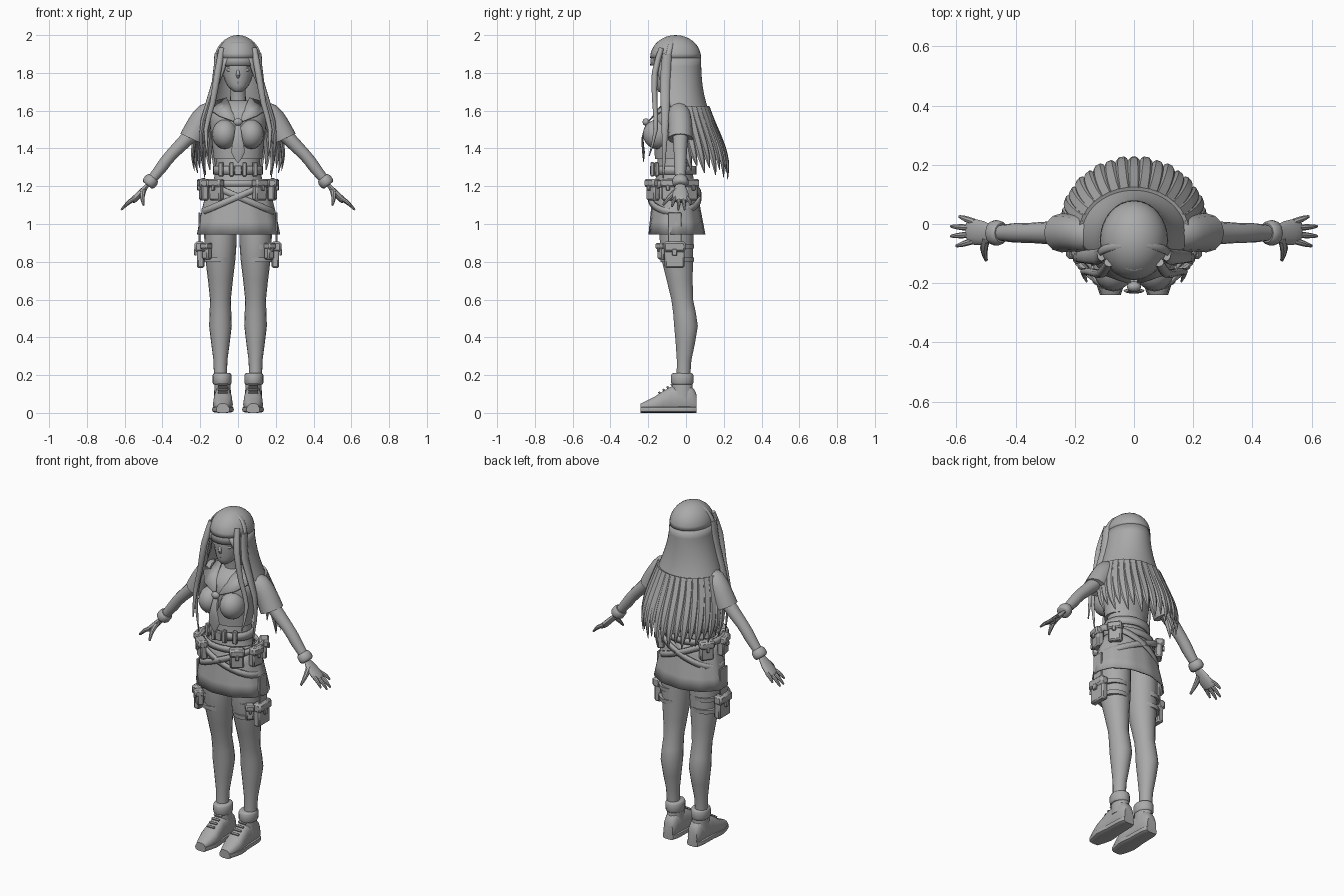
import bpy, bmesh
from math import sin, cos, pi, tau, radians, copysign
from mathutils import Vector, Matrix

default_cube = bpy.data.objects.get("Cube")
if default_cube:
    bpy.data.objects.remove(default_cube)

grey = bpy.data.materials.new("plain grey")
grey.use_nodes = True
grey.diffuse_color = (.4, .4, .4, 1)
grey.node_tree.nodes["Principled BSDF"].inputs["Base Color"].default_value = grey.diffuse_color
parts = []
X, Y, Z = Vector((1, 0, 0)), Vector((0, 1, 0)), Vector((0, 0, 1))
BODY = -.06


def finish(name, bm, thickness=None):
    bmesh.ops.recalc_face_normals(bm, faces=bm.faces)
    mesh = bpy.data.meshes.new(name)
    bm.to_mesh(mesh)
    bm.free()
    mesh.materials.append(grey)
    part = bpy.data.objects.new(name, mesh)
    bpy.context.collection.objects.link(part)
    if thickness:
        part.modifiers.new("thickness", "SOLIDIFY").thickness = thickness
    parts.append(part)


def refine(rows):
    """Add a curved midpoint between neighbouring rows."""
    rows = [Vector(row) for row in rows]
    padded = [rows[0]] + rows + [rows[-1]]
    result = []
    for before, start, end, after in zip(padded, padded[1:], padded[2:], padded[3:]):
        result += [start, (9 * (start + end) - before - after) / 16]
    return result + [rows[-1]]


def loft(name, sections, ref=X, axis=None, sides=14, square=1, side=1):
    """Closed skin over sections (x, y, z, radius along ref, radius across)."""
    bm = bmesh.new()
    sections = refine(sections)
    centres = [Vector((row[0] * side, row[1], row[2])) for row in sections]
    last = len(centres) - 1
    rings = []
    for i, centre in enumerate(centres):
        along = axis or (centres[min(i + 1, last)] - centres[max(i - 1, 0)]).normalized()
        u = (ref - along * ref.dot(along)).normalized()
        v = along.cross(u)
        ring = []
        for k in range(sides):
            wave = [copysign(abs(w) ** square, w) for w in (cos(tau * k / sides), sin(tau * k / sides))]
            ring.append(bm.verts.new(centre + u * wave[0] * sections[i][3] + v * wave[1] * sections[i][4]))
        rings.append(ring)
    for low, high in zip(rings, rings[1:]):
        for k in range(sides):
            bm.faces.new((low[k], low[k - 1], high[k - 1], high[k]))
    bm.faces.new(rings[0])
    bm.faces.new(rings[-1])
    finish(name, bm)


def stack(name, levels, depth=1, x=0, side=1):
    """Upright loft from levels (z, centre y, half width)."""
    loft(name, [(x, y, z, r, r * depth) for z, y, r in levels], axis=Z, sides=18, side=side)


def limb(name, points, radii, flat=1, ref=Y, side=1, sides=12):
    loft(name, [(*point, r, r * flat) for point, r in zip(points, radii)], ref, side=side, sides=sides)


def sheet(name, surface, rows, columns, thickness=.012):
    """Thin skin over surface(u, v), with u across and v down, both zero to one."""
    bm = bmesh.new()
    grid = [[bm.verts.new(surface(c / columns, r / rows)) for c in range(columns + 1)] for r in range(rows + 1)]
    for upper, lower in zip(grid, grid[1:]):
        for c in range(columns):
            bm.faces.new((upper[c], upper[c + 1], lower[c + 1], lower[c]))
    bmesh.ops.remove_doubles(bm, verts=bm.verts, dist=.0005)
    finish(name, bm, thickness)


def belt(name, z, width, depth, height, slope=0):
    def surface(u, v):
        x = width * cos(tau * u)
        return x, BODY + depth * sin(tau * u), z + height * (v - .5) + slope * x
    sheet(name, surface, 1, 28)


def box(name, centre, size, turn=0, pitch=0):
    bm = bmesh.new()
    bmesh.ops.create_cube(bm, size=1)
    bmesh.ops.scale(bm, vec=size, verts=bm.verts)
    bmesh.ops.bevel(bm, geom=bm.edges[:], offset=min(size) / 5, segments=1, affect="EDGES")
    spin = Matrix.Rotation(turn, 4, "Z") @ Matrix.Rotation(pitch, 4, "X")
    bm.transform(Matrix.Translation(centre) @ spin)
    finish(name, bm)


def ball(name, centre, size):
    bm = bmesh.new()
    bmesh.ops.create_uvsphere(bm, u_segments=16, v_segments=10, radius=1)
    bm.transform(Matrix.Translation(centre) @ Matrix.Diagonal((*size, 1)))
    finish(name, bm)


def plate(name, outline):
    bm = bmesh.new()
    bm.faces.new([bm.verts.new(point) for point in outline])
    finish(name, bm, .008)


def pouch(name, centre, width, height, turn):
    """Bag with an overhanging flap and a buckle on its outer side."""
    centre = Vector(centre)
    outward = Matrix.Rotation(turn, 3, "Z") @ -Y
    depth = .04
    box(name, centre, (width, depth, height), turn)
    box(name + "_flap", centre + outward * depth / 8 + Z * height / 3, (width * 1.1, depth * 1.3, height * .4), turn)
    box(name + "_buckle", centre + outward * depth * .7 + Z * height / 9, (width / 4, depth / 3, height / 4), turn)


# Head and face
stack("head", [(1.7, -.125, .018), (1.72, -.11, .046), (1.76, -.09, .07), (1.86, -.07, .092), (1.95, BODY, .07)], 1.1)
stack("neck", [(1.58, -.045, .055), (1.64, -.05, .042), (1.76, -.07, .04)])
limb("nose", [(0, -.158, 1.825), (0, -.172, 1.79), (0, -.158, 1.775)], [.006, .01, .008], ref=X)
ball("lips", (0, -.158, 1.748), (.018, .008, .006))


# Hair: a domed crown, a flaring back and a straight fringe
def hair(angle, fall):
    u = fall / .8
    ease = u * u * (3 - 2 * u)
    return Vector(((.115 + .125 * ease) * cos(angle),
                   -.055 + .1 * fall ** 2 + (.135 + .07 * ease ** 2) * sin(angle),
                   1.88 - .65 * fall))


def crown(u, v):
    root = hair(tau * u, 0)
    centre = Vector((0, -.055, root.z))
    return centre + (root - centre) * sin(v * pi / 2) + Z * .12 * cos(v * pi / 2)


def hair_back(u, v):
    fall = v / 2
    start = radians(110 * fall - 60)
    return hair(start + (pi - 2 * start) * u, fall)


def fringe(u, v):
    angle = -pi * (1 + 4 * u) / 6
    reach = .106 - .03 * (1 - v) ** 2
    return reach * cos(angle), -.07 + reach * 1.13 * sin(angle), 1.96 - .12 * v


sheet("hair_crown", crown, 8, 32)
sheet("hair_back", hair_back, 7, 32)
sheet("fringe", fringe, 4, 14)
band = [radians(step) for step in range(-25, 206, 23)]
limb("hair_band", [(.116 * cos(a), -.1 + .03 * sin(a), 1.87 + .12 * sin(a)) for a in band], [.014] * len(band), .6)

# Separate locks fanned around the back, shorter towards the sides
LOCKS = 19
for k in range(LOCKS):
    share = k / (LOCKS - 1)
    angle = pi * share
    length = 1 - .05 * (k % 2) - .08 * abs(2 * share - 1)
    falls = [.4 + (length - .4) * step / 5 for step in range(6)]
    widths = [.024 * (1 - (step / 5) ** 4) + .003 for step in range(6)]
    limb("hair_lock", [hair(angle, fall) for fall in falls], widths, .5, Vector((-sin(angle), cos(angle), 0)), sides=6)

# Shirt, collar and tie
stack("shirt", [(1.345, -.07, .128), (1.5, -.065, .145), (1.57, BODY, .15), (1.62, -.05, .125), (1.655, -.05, .06)], .75)
plate("back_collar", [(x, y, z) for x, y, z in ((-.13, -.03, 1.65), (.13, -.03, 1.65), (.13, .05, 1.5), (-.13, .05, 1.5))])
ball("tie_knot", (0, -.212, 1.54), (.024, .018, .02))
limb("tie", [(0, -.21, 1.53), (0, -.23, 1.46), (0, -.225, 1.38), (0, -.225, 1.325)], [.013, .022, .036, .003], .2, X)


# Waist, belts and flared skirt
def skirt(u, v):
    angle = tau * u
    pleat = 1 + .015 * cos(11 * angle)
    return ((.15 + .07 * v ** .7) * pleat * cos(angle),
            BODY + .012 * v + (.112 + .038 * v) * pleat * sin(angle),
            1.21 - .265 * v)


stack("waist", [(1.16, BODY, .155), (1.25, BODY, .125), (1.36, BODY, .115)], .8)
sheet("skirt", skirt, 4, 44, .008)
belt("waist_belt", 1.285, .132, .115, .045)
belt("lower_belt", 1.215, .16, .125, .035)
box("belt_buckle", (0, -.182, 1.285), (.04, .016, .05))

for side, label in ((1, "left_"), (-1, "right_")):
    # Eyes and brows
    ball(label + "eye", (side * .04, -.148, 1.815), (.02, .012, .01))
    box(label + "brow", (side * .042, -.152, 1.835), (.04, .012, .007), side * .35)

    # Locks framing the face
    limb(label + "front_lock", [(.085, -.13, 1.93), (.108, -.165, 1.8), (.135, -.165, 1.64), (.17, -.16, 1.5), (.16, -.195, 1.36)],
         [.016, .018, .015, .012, .003], .9, X, side)
    limb(label + "side_lock", [(.11, -.1, 1.9), (.122, -.11, 1.75), (.185, -.11, 1.55), (.195, -.115, 1.4), (.175, -.12, 1.24)],
         [.025, .028, .02, .012, .003], .6, Y, side)

    # Bust and sailor collar
    ball(label + "bust", (side * .07, -.15, 1.475), (.068, .078, .078))
    plate(label + "collar", [(side * x, y, z) for x, y, z in (
        (.008, -.205, 1.54), (.1, -.175, 1.575), (.16, -.1, 1.615), (.13, -.03, 1.65), (.06, -.07, 1.67), (.045, -.125, 1.635))])

    # Slung belt, loops and hip pouches
    belt(label + "slung_belt", 1.145, .193, .142, .035, side * .42)
    for k in range(2):
        box(label + "belt_loop", (side * (.035 + .055 * k), -.178 + .022 * k, 1.29), (.024, .02, .075), side * .3 * k)
    for degrees in (-52, -12, 35):
        angle = radians(degrees)
        spot = (side * .185 * cos(angle), BODY + .145 * sin(angle), 1.18)
        pouch(label + "hip_pouch", spot, .075, .11, side * (angle + pi / 2))

    # Thigh rig
    box(label + "hanger_strap", (side * .204, BODY, .97), (.012, .07, .18))
    pouch(label + "thigh_pouch", (side * .198, BODY, .835), .105, .135, side * pi / 2)
    pouch(label + "front_thigh_pouch", (side * .165, -.125, .855), .045, .085, side * .7)
    for z in (.88, .81):
        stack(label + "thigh_strap", [(z - .012, -.047, .084), (z + .012, -.047, .086)], 1.06, .107, side)

    # Legs
    stack(label + "leg", [(1.06, -.05, .085), (.93, -.05, .086), (.8, -.045, .078), (.6, -.02, .055),
                          (.46, 0, .06), (.28, -.01, .037), (.15, -.015, .035)], 1.06, .093, side)

    # Boots
    foot = [(.055, .03, .05), (.02, .042, .075), (-.08, .045, .07), (-.16, .053, .045), (-.24, .03, .025)]
    loft(label + "boot", [(.08, y, tall, wide, tall) for y, wide, tall in foot], axis=Y, square=.8, side=side)
    loft(label + "sole", [(.08, y, .018, wide + .005, .018) for y, wide, tall in foot], axis=Y, square=.6, side=side)
    stack(label + "boot_shaft", [(.08, -.02, .045), (.17, -.02, .042)], 1.3, .082, side)
    stack(label + "boot_cuff", [(.15, -.02, .044), (.16, -.02, .05), (.2, -.02, .05), (.21, -.02, .042)], 1.2, .084, side)
    for k in range(4):
        box(label + "lace", (side * .08, -.075 - .022 * k, .15 - .014 * k), (.05, .012, .01), pitch=.6)

    # Sleeves, arms and glove cuffs
    limb(label + "sleeve", [(.11, -.045, 1.6), (.165, -.035, 1.58), (.21, -.03, 1.52), (.245, -.03, 1.45)],
         [.05, .061, .063, .066], 1, Y, side)
    elbow, wrist = Vector((.35, -.03, 1.37)), Vector((.48, -.03, 1.205))
    limb(label + "arm", [(.19, -.03, 1.53), elbow, elbow.lerp(wrist, .4), wrist], [.046, .034, .033, .023], .95, Y, side)
    limb(label + "glove_cuff", [elbow.lerp(wrist, at) for at in (.75, .82, .95, 1)], [.033, .042, .042, .03], .9, Y, side)

    # Hands
    limb(label + "palm", [wrist, (.51, -.03, 1.17), (.55, -.026, 1.13), (.56, -.026, 1.12)], [.025, .04, .043, .035], .4, Y, side)
    for k, tip in enumerate((.6, .618, .618, .59)):
        root = Vector((.54, -.056 + .021 * k, 1.14))
        end = Vector((tip, root.y + .012 * (k - 1.5), 1.693 - tip))
        limb(label + "finger", [root, root.lerp(end, .6) + Z * .006, end], [.011, .01, .005], side=side, sides=8)
    limb(label + "thumb", [(.5, -.045, 1.18), (.507, -.085, 1.145), (.5, -.122, 1.1)], [.016, .013, .006], 1, X, side, 8)

# Smooth shading with crisp edges
bpy.ops.object.select_all(action="DESELECT")
for part in parts:
    part.select_set(True)
bpy.context.view_layer.objects.active = parts[0]
bpy.ops.object.shade_smooth_by_angle(angle=radians(38))
